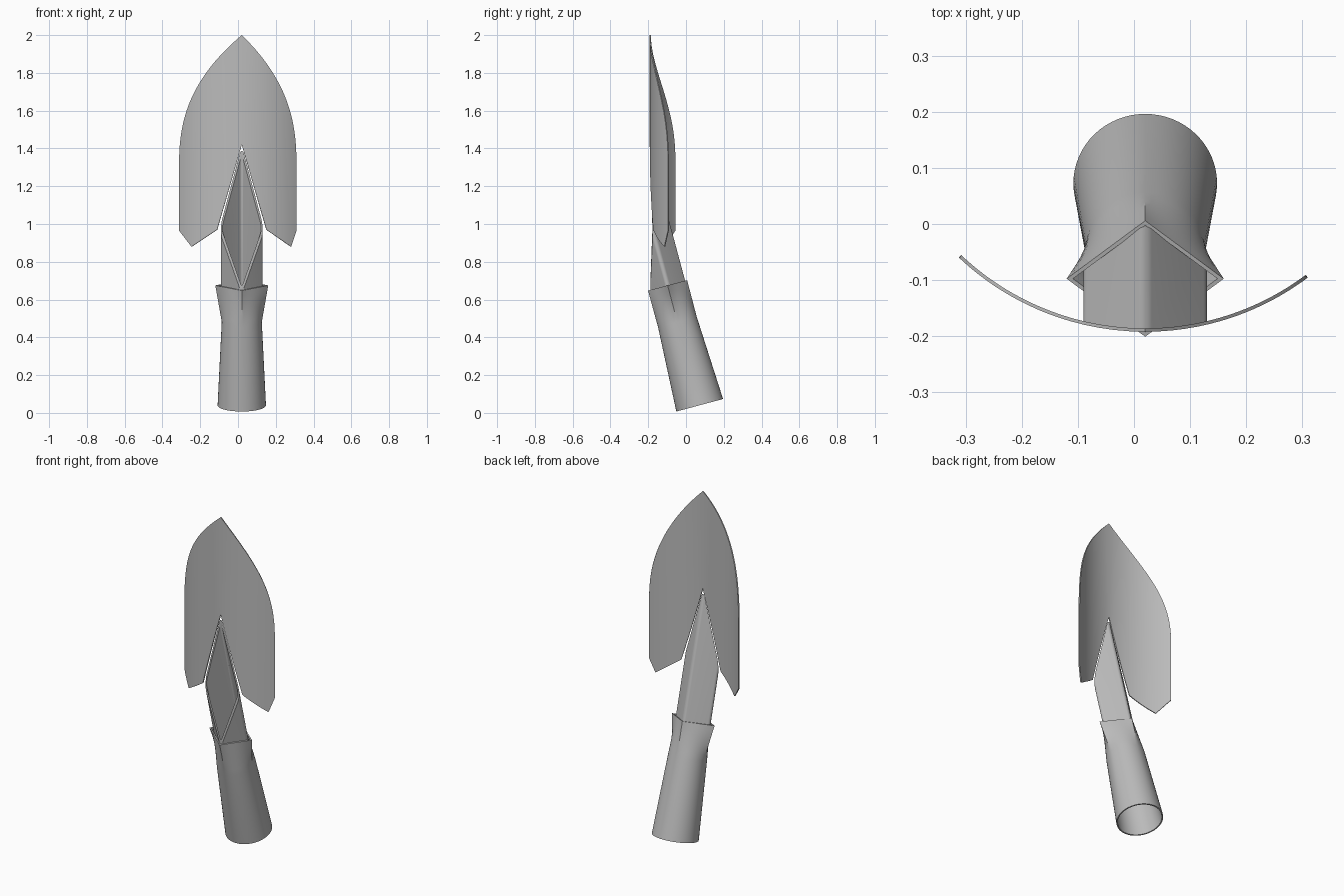
import bpy, bmesh, math
from mathutils import Vector

cube = bpy.data.objects.get("Cube")
if cube:
    bpy.data.objects.remove(cube, do_unlink=True)

steel = bpy.data.materials.new("grey steel")
steel.use_nodes = True
GREY = (0.5, 0.5, 0.5, 1)
steel.diffuse_color = GREY
steel.node_tree.nodes["Principled BSDF"].inputs["Base Color"].default_value = GREY

CX = 0.02                     # symmetry plane of the tool
TILT = math.radians(15)       # lean of socket and shank
RIM = Vector((CX, -0.0975, 0.675))
AXIS = Vector((0, -math.sin(TILT), math.cos(TILT)))
BACK = Vector((0, math.cos(TILT), math.sin(TILT)))
R = 0.48                      # blade curvature


def arc_y(dx):
    return -0.189 + R - math.sqrt(R * R - dx * dx)


def place(u, v, s):
    return RIM + Vector((u, 0, 0)) + BACK * v + AXIS * s


def finish(name, bm):
    bmesh.ops.recalc_face_normals(bm, faces=bm.faces)
    mesh = bpy.data.meshes.new(name)
    bm.to_mesh(mesh)
    bm.free()
    obj = bpy.data.objects.new(name, mesh)
    bpy.context.collection.objects.link(obj)
    mesh.materials.append(steel)
    bpy.ops.object.select_all(action='DESELECT')
    obj.select_set(True)
    bpy.context.view_layer.objects.active = obj
    bpy.ops.object.shade_smooth_by_angle(angle=math.radians(30))
    return obj


def loft_loop(name, rings):
    """Join rings of points in order, the last back to the first."""
    bm = bmesh.new()
    rows = [[bm.verts.new(p) for p in ring] for ring in rings]
    n = len(rows[0])
    for i, row in enumerate(rows):
        nxt = rows[(i + 1) % len(rows)]
        for j in range(n):
            k = (j + 1) % n
            bm.faces.new((row[j], row[k], nxt[k], nxt[j]))
    return finish(name, bm)


# Handle socket: round at the open foot, flaring to a diamond rim
def socket_ring(radius, blend, s, wall):
    half_w, half_d = 0.14 - wall * 1.6, 0.107 - wall * 1.25
    ring = []
    for i in range(64):
        a = math.tau * i / 64
        c, d = math.cos(a), math.sin(a)
        diamond = 1 / (abs(c) / half_w + abs(d) / half_d)
        r = (radius - wall) * (1 - blend) + diamond * blend
        ring.append(place(r * c, r * d, s))
    return ring


stations = [(0.128, 0, -0.657)]
stations += [(0.106, i / 6, -0.2 + 0.2 * i / 6) for i in range(7)]
outer = [socket_ring(*st, 0) for st in stations]
inner = [socket_ring(*st, 0.007) for st in reversed(stations)]
loft_loop("handle_socket", outer + inner)


# Shank: round-cornered diamond tube, trimmed along the blade's curve
def shank_profile(radius):
    a, b = 0.092, 0.078
    slant = math.atan2(a, b)          # direction of the flat side's normal
    corners = [((a, 0), 0, slant), ((0, b), math.pi / 2, math.pi / 2 - slant)]
    pts = []
    for q in range(4):
        (x, y), mid, spread = corners[q % 2]
        sign = -1 if q > 1 else 1
        spread = slant if q % 2 == 0 else math.pi / 2 - slant
        for i in range(9):
            ang = mid + spread * (i / 4 - 1)
            pts.append((sign * (x + radius * math.cos(ang)),
                        sign * (y + radius * math.sin(ang))))
    return pts


def shank_ring(radius, trimmed):
    ring = []
    for u, v in shank_profile(radius):
        s = -0.15
        if trimmed:
            s = (RIM.y + v * math.cos(TILT) - arc_y(u)) / math.sin(TILT)
        ring.append(place(u, v, s))
    return ring


loft_loop("shank", [shank_ring(0.018, False), shank_ring(0.018, True),
                    shank_ring(0.010, True), shank_ring(0.010, False)])


# Blade: curved leaf-shaped sheet with a notch for the shank
def lower_edge(dx, knees):
    for (x0, z0), (x1, z1) in zip(knees, knees[1:]):
        if dx <= x1 + 1e-6:
            return z0 + (z1 - z0) * (dx - x0) / (x1 - x0)


bm = bmesh.new()
columns = []
for side, width, barb in ((-1, 0.33, 0.265), (1, 0.288, 0.26)):
    knees = [(0, 1.42), (0.13, 0.97), (barb, 0.88), (width, 0.965)]
    xs = {width * (1 - (i / 28) ** 2.5) for i in range(29)} | {0.13, barb}
    half = []
    for dx in sorted(xs):
        top = 1.3 + 0.7 * (1 - dx / width) ** 0.4
        x, y = CX + side * dx, arc_y(dx)
        half.append([bm.verts.new((x, y, z))
                     for z in (lower_edge(dx, knees), top)])
    for (a, b), (c, d) in zip(half, half[1:]):
        bm.faces.new((a, c, d, b))
bmesh.ops.remove_doubles(bm, verts=bm.verts, dist=1e-5)
blade = finish("blade", bm)
sheet = blade.modifiers.new("thickness", 'SOLIDIFY')
sheet.thickness = 0.006
sheet.offset = 0
# keep the sheet's rim crisp beside its smooth faces
bpy.ops.object.modifier_apply(modifier=sheet.name)
bpy.ops.object.shade_smooth_by_angle(angle=math.radians(30))
